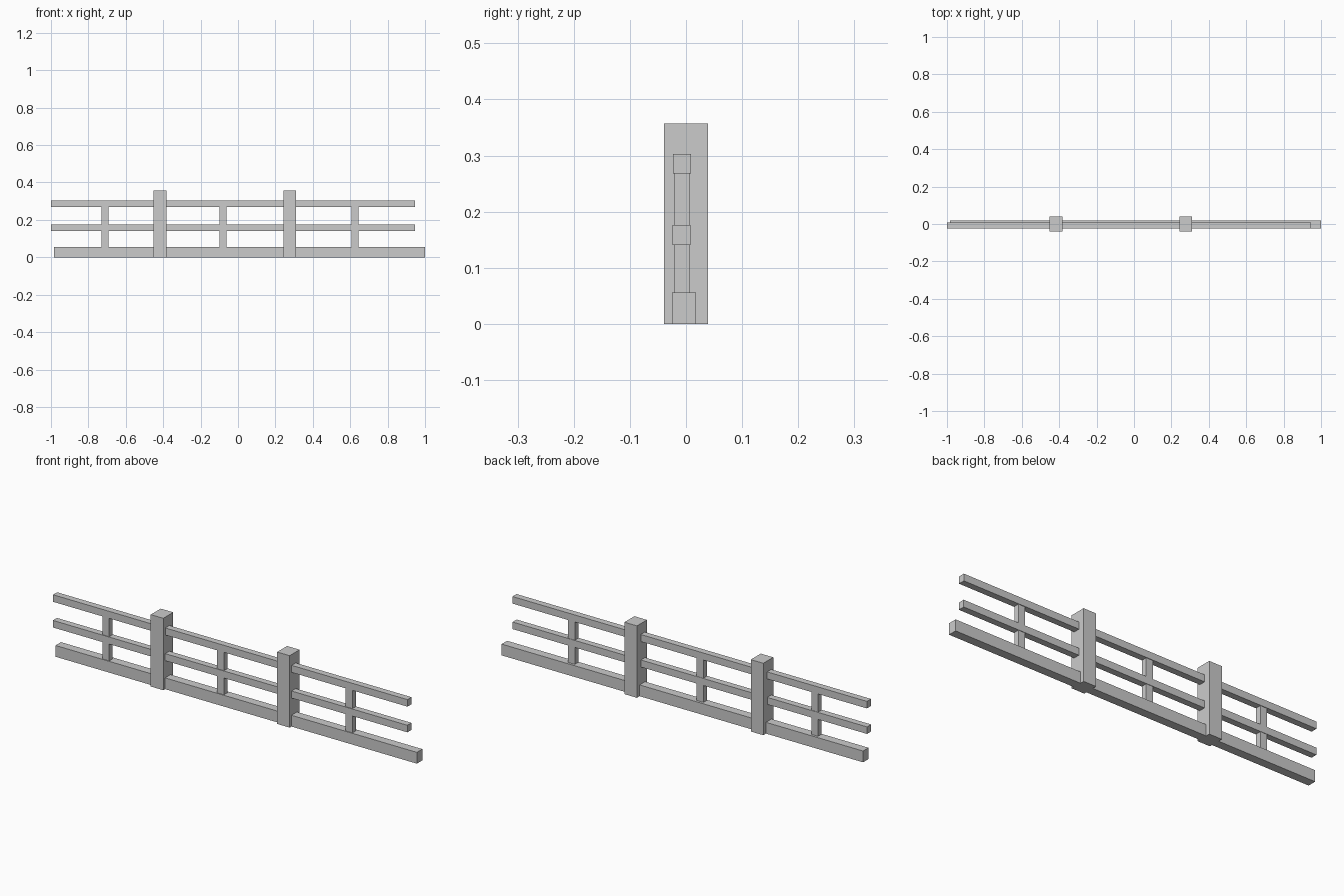
import bpy

if "Cube" in bpy.data.objects:
    bpy.data.objects.remove(bpy.data.objects["Cube"])


def box(name, x, y, z):
    """Axis-aligned box from (min, max) ranges."""
    bpy.ops.mesh.primitive_cube_add(
        size=1, location=[(a + b) / 2 for a, b in (x, y, z)])
    ob = bpy.context.object
    ob.name = name
    ob.scale = [b - a for a, b in (x, y, z)]
    bpy.ops.object.transform_apply(location=False, rotation=False, scale=True)
    return ob


# Thick bottom beam
box("bottom_beam", (-0.985, 1.0), (-0.025, 0.018), (0, 0.056))

# Two slim rails
box("middle_rail", (-1.0, 0.947), (-0.024, 0.008), (0.141, 0.176))
box("top_rail", (-1.0, 0.947), (-0.023, 0.009), (0.268, 0.303))

# Main posts
for i, x in enumerate((-0.4175, 0.2765)):
    box(f"post_{i + 1}", (x - 0.0345, x + 0.0345), (-0.039, 0.039), (0, 0.357))

# Short balusters, in two lengths between the beam and rails
for i, x in enumerate((-0.711, -0.081, 0.625)):
    for part, z in (("lower", (0.05, 0.145)), ("upper", (0.172, 0.272))):
        box(f"{part}_baluster_{i + 1}", (x - 0.0185, x + 0.0185), (-0.021, 0.006), z)
